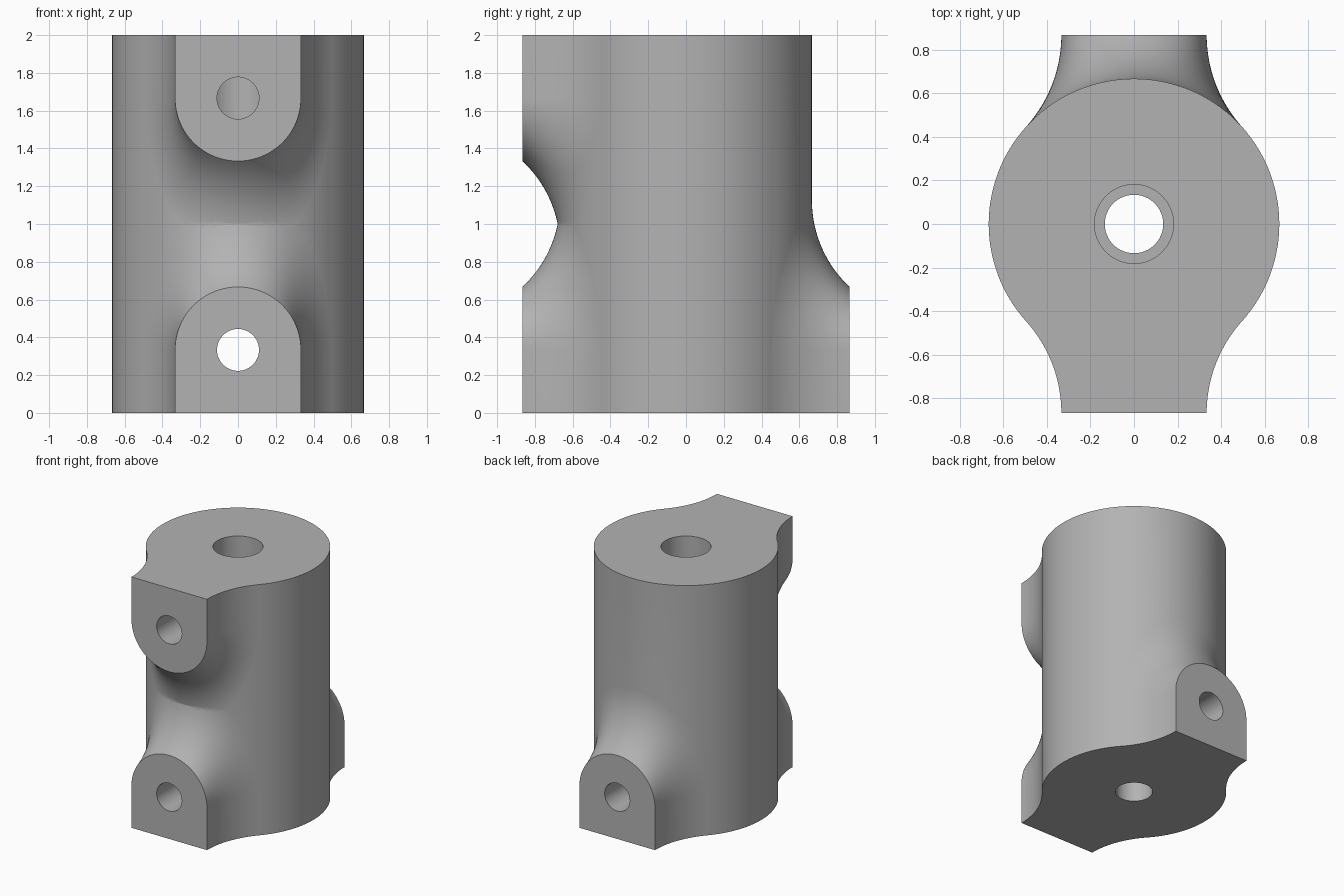
import bpy, bmesh, math
from mathutils import Vector, Matrix

cube = bpy.data.objects.get("Cube")
if cube:
    bpy.data.objects.remove(cube, do_unlink=True)

R = 2 / 3            # barrel radius
W = 1 / 3            # half width of a mounting pad
Y = 13 / 15          # distance of a pad face from the axis
F = 0.626            # flare radius
HOLE = 0.111
PAD_Z = (1 / 3, 5 / 3)

steel = bpy.data.materials.new("light_grey")
steel.use_nodes = True
grey = (0.45, 0.45, 0.45, 1)
steel.diffuse_color = grey
steel.node_tree.nodes["Principled BSDF"].inputs["Base Color"].default_value = grey


def make_object(name, bm):
    bmesh.ops.recalc_face_normals(bm, faces=bm.faces)
    mesh = bpy.data.meshes.new(name)
    bm.to_mesh(mesh)
    bm.free()
    mesh.materials.append(steel)
    ob = bpy.data.objects.new(name, mesh)
    bpy.context.collection.objects.link(ob)
    return ob


def cylinder(name, radius, start, end, segments):
    """Cylinder between two points."""
    a, b = Vector(start), Vector(end)
    turn = (b - a).to_track_quat('Z', 'Y').to_matrix().to_4x4()
    bm = bmesh.new()
    bmesh.ops.create_cone(bm, cap_ends=True, segments=segments, radius1=radius,
                          radius2=radius, depth=(b - a).length,
                          matrix=Matrix.Translation((a + b) / 2) @ turn)
    return make_object(name, bm)


def flare_centre(t):
    """Centre of the ball that touches the pad edge and the barrel."""
    lo, hi = 0.0, R + F - Y
    for _ in range(50):
        d = (lo + hi) / 2
        s = W + math.sqrt(F * F - d * d)
        if (s * math.sin(t)) ** 2 + (Y + d) ** 2 < (R + F) ** 2:
            lo = d
        else:
            hi = d
    s = W + math.sqrt(F * F - lo * lo)
    return Vector((s * math.sin(t), Y + lo, W + s * math.cos(t)))


def boss(name, front, top, depth, steps=64, cols=20):
    """Round-ended pad whose sides flare into the barrel."""
    rows = []
    angles = [math.pi * (i / steps - 0.5) for i in range(steps + 1)]
    for i, t in enumerate([angles[0]] + angles + [angles[-1]]):
        c = flare_centre(t)
        p = Vector((W * math.sin(t), Y, W + W * math.cos(t)))
        k = (R - 0.0007) / math.hypot(c.x, c.y)
        q = Vector((c.x * k, c.y * k, c.z))
        u, v = (p - c).normalized(), (q - c).normalized()
        row = [c + F * u.slerp(v, j / cols) for j in range(cols)] + [q]
        row.append(Vector((q.x * 0.6, depth, q.z)))
        if i in (0, steps + 2):
            for point in row:
                point.z = -0.1
        rows.append(row)
    bm = bmesh.new()
    grid = [[bm.verts.new(co) for co in row] for row in rows]
    for a, b in zip(grid, grid[1:]):
        for j in range(len(a) - 1):
            bm.faces.new((a[j], a[j + 1], b[j + 1], b[j]))
    bm.faces.new([row[0] for row in grid])
    bm.faces.new([row[-1] for row in grid])
    bm.faces.new(grid[0] + grid[-1][::-1])
    for vert in bm.verts:
        if front:
            vert.co.y *= -1
        if top:
            vert.co.z = 2 - vert.co.z
    return make_object(name, bm)


def combine(target, other, operation):
    """Apply a boolean and drop the helper."""
    mod = target.modifiers.new("combine", 'BOOLEAN')
    mod.operation = operation
    mod.solver = 'EXACT'
    mod.object = other
    bpy.ops.object.select_all(action='DESELECT')
    bpy.context.view_layer.objects.active = target
    target.select_set(True)
    bpy.ops.object.modifier_apply(modifier=mod.name)
    bpy.data.objects.remove(other, do_unlink=True)


# Barrel with three flared pads
body = cylinder("flared_barrel", R, (0, 0, -0.1), (0, 0, 2.1), 128)
combine(body, boss("lower_front_pad", True, False, 0.25), 'UNION')
combine(body, boss("upper_front_pad", True, True, 0.3), 'UNION')
combine(body, boss("lower_back_pad", False, False, 0.25), 'UNION')

# Trim flat at both ends
bm = bmesh.new()
bmesh.ops.create_cube(bm, size=2, matrix=Matrix.Translation((0, 0, 1)))
combine(body, make_object("end_trim", bm), 'INTERSECT')

# Stepped bore, through hole and upper front hole
low, high = PAD_Z
for args in (("narrow_bore", 0.134, (0, 0, -0.2), (0, 0, 2.2), 64),
             ("wide_bore", 0.181, (0, 0, 1), (0, 0, 2.2), 64),
             ("through_hole", HOLE, (0, -1.1, low), (0, 1.1, low), 48),
             ("upper_hole", HOLE, (0, -1.1, high), (0, 0, high), 48)):
    combine(body, cylinder(*args), 'DIFFERENCE')

# Smooth shading with sharp rims
bpy.ops.object.select_all(action='DESELECT')
body.select_set(True)
bpy.context.view_layer.objects.active = body
bpy.ops.object.shade_smooth_by_angle(angle=math.radians(28))
